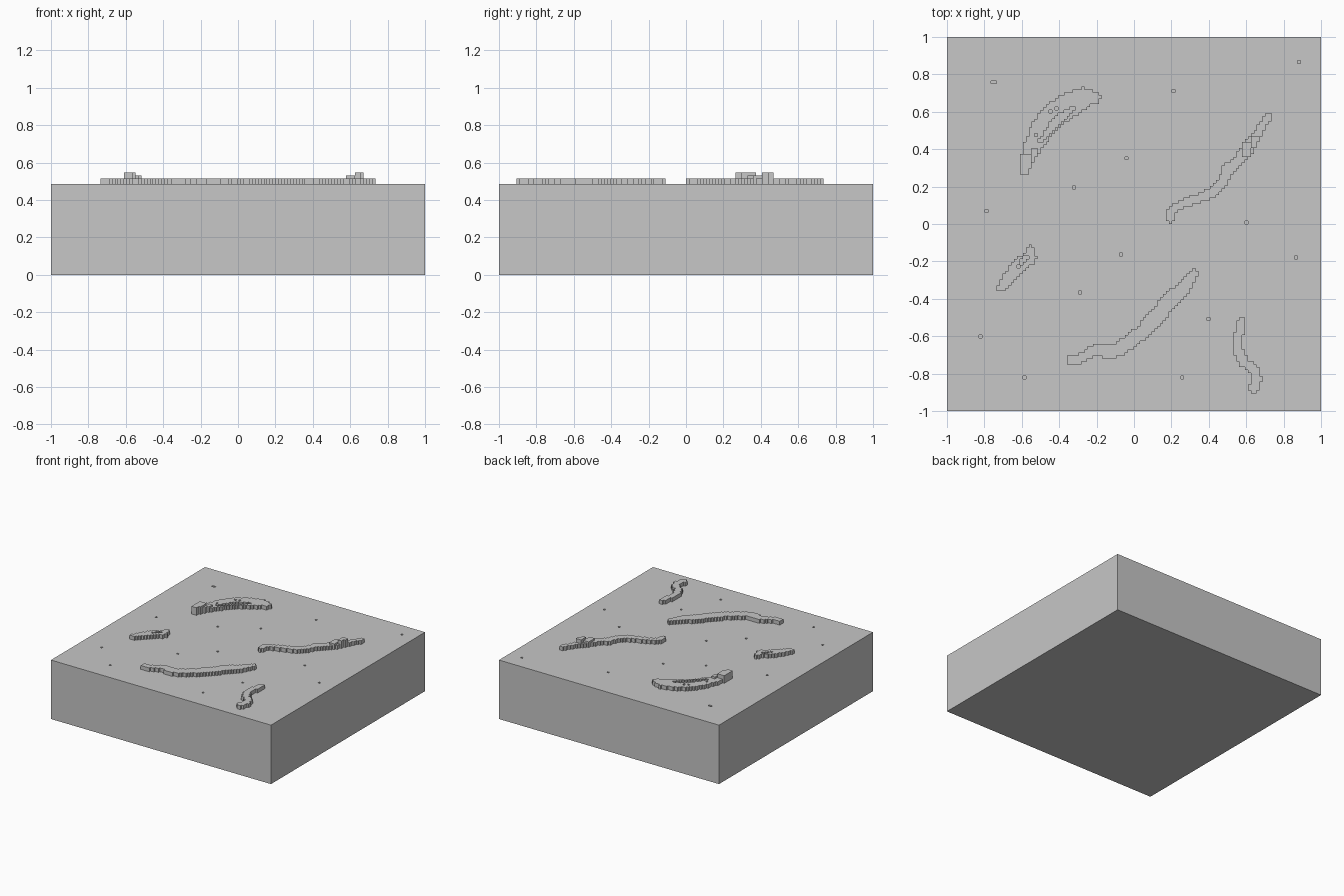
import bpy, bmesh, math

if "Cube" in bpy.data.objects:
    bpy.data.objects.remove(bpy.data.objects["Cube"])

N = 64                      # voxels per unit
BASE = 31                   # slab height in voxels
RIDGE = 33                  # ridge height in voxels

mat = bpy.data.materials.new("stone_grey")
mat.diffuse_color = (0.57, 0.57, 0.57, 1)
mat.use_nodes = True
mat.node_tree.nodes["Principled BSDF"].inputs["Base Color"].default_value = mat.diffuse_color


def cell(x, y):
    return math.floor(x * N), math.floor(y * N)


def band(path):
    """Voxel cells covered by a path of (x, y, radius) points."""
    cells = set()
    for (x0, y0, r0), (x1, y1, r1) in zip(path, path[1:]):
        dx, dy = x1 - x0, y1 - y0
        m = max(r0, r1)
        i0, j0 = cell(min(x0, x1) - m, min(y0, y1) - m)
        i1, j1 = cell(max(x0, x1) + m, max(y0, y1) + m)
        for i in range(i0, i1 + 1):
            for j in range(j0, j1 + 1):
                x, y = (i + .5) / N, (j + .5) / N
                t = ((x - x0) * dx + (y - y0) * dy) / (dx * dx + dy * dy)
                t = min(1, max(0, t))
                if math.hypot(x - x0 - t * dx, y - y0 - t * dy) <= r0 + t * (r1 - r0):
                    cells.add((i, j))
    return cells


def voxel_object(name, heights, outside):
    """Column surface: merged top strips plus walls down to lower neighbours."""
    bm = bmesh.new()

    def quad(*pts):
        bm.faces.new([bm.verts.new((x / N, y / N, z / N)) for x, y, z in pts])

    for (i, j), h in heights.items():
        if heights.get((i - 1, j)) != h:            # start of a strip
            k = i + 1
            while heights.get((k, j)) == h:
                k += 1
            quad((i, j, h), (k, j, h), (k, j + 1, h), (i, j + 1, h))
        for di, dj, a, b in ((0, -1, (0, 0), (1, 0)), (1, 0, (1, 0), (1, 1)),
                             (0, 1, (1, 1), (0, 1)), (-1, 0, (0, 1), (0, 0))):
            low = heights.get((i + di, j + dj), outside)
            for z in range(low, h):
                p, q = (i + a[0], j + a[1]), (i + b[0], j + b[1])
                quad((*p, z), (*q, z), (*q, z + 1), (*p, z + 1))
    bmesh.ops.remove_doubles(bm, verts=bm.verts, dist=1e-5)
    return finish(name, bm)


def finish(name, bm):
    me = bpy.data.meshes.new(name)
    bm.to_mesh(me)
    bm.free()
    me.materials.append(mat)
    ob = bpy.data.objects.new(name, me)
    bpy.context.collection.objects.link(ob)
    return ob


# Ridge centrelines: x, y, half width
ridges = {
    "crescent_ridge": [(-.585, .30, .032), (-.55, .40, .045), (-.50, .49, .06),
                       (-.44, .57, .068), (-.355, .63, .066), (-.27, .67, .057),
                       (-.213, .677, .034)],
    "east_ridge": [(.195, .033, .026), (.205, .075, .025), (.26, .11, .021),
                   (.34, .135, .025), (.41, .165, .026), (.465, .215, .028),
                   (.50, .29, .028), (.56, .345, .029), (.61, .405, .035),
                   (.655, .47, .025), (.69, .53, .021), (.72, .577, .022)],
    "west_ridge": [(-.71, -.345, .022), (-.67, -.29, .036), (-.62, -.23, .04),
                   (-.56, -.18, .038), (-.555, -.135, .022)],
    "south_ridge": [(-.337, -.727, .024), (-.27, -.715, .025), (-.20, -.665, .026),
                    (-.14, -.68, .04), (-.08, -.67, .038), (.03, -.59, .04),
                    (.11, -.51, .042), (.19, -.41, .045), (.26, -.35, .04),
                    (.317, -.265, .024)],
    "south_east_ridge": [(.573, -.522, .022), (.56, -.60, .025), (.555, -.68, .027),
                         (.59, -.74, .027), (.65, -.79, .026), (.657, -.83, .026),
                         (.64, -.877, .025)],
}

# Raised crests: ridge, x and y limits, height
crests = [("crescent_ridge", (-.605, -.545), (.27, .37), 35),
          ("crescent_ridge", (-.55, -.52), (.32, .40), 34),
          ("east_ridge", (.58, .625), (.36, .43), 34),
          ("east_ridge", (.62, .675), (.40, .47), 35)]

# Shallow grooves along ridge tops
grooves = {"crescent_ridge": [(-.50, .44, .01), (-.44, .52, .018), (-.38, .58, .02),
                              (-.33, .615, .012)],
           "west_ridge": [(-.62, -.23, .01), (-.57, -.175, .01)]}

# Small one-voxel pits
pits = [(-.752, .755), (-.74, .755), (.875, .87), (.205, .71), (-.04, .355),
        (-.325, .195), (-.785, .07), (.605, 0), (.862, -.175), (-.07, -.165),
        (-.295, -.375), (-.825, -.605), (.405, -.505), (-.58, -.822), (.262, -.822)]
ridge_pits = [(-.52, .48), (-.45, .60), (-.41, .62)]

# Ridges
covered = set()
for name, path in ridges.items():
    heights = {c: RIDGE for c in band(path)}
    for c in band(grooves[name]) if name in grooves else ():
        if c in heights:
            heights[c] = RIDGE - 1
    for p in ridge_pits:
        if cell(*p) in heights:
            heights[cell(*p)] = RIDGE - 1
    for owner, xs, ys, h in crests:
        if owner == name:
            for (i, j) in heights:
                if xs[0] <= (i + .5) / N <= xs[1] and ys[0] <= (j + .5) / N <= ys[1]:
                    heights[i, j] = h
    covered |= set(heights)
    voxel_object(name, heights, BASE)

# Slab top with pits, open below the ridges
top = {(i, j): BASE for j in range(-N, N) for i in range(-N, N) if (i, j) not in covered}
for p in pits:
    if cell(*p) in top:
        top[cell(*p)] = BASE - 1
voxel_object("slab_top", top, BASE)

# Slab sides and bottom
bm = bmesh.new()
bmesh.ops.create_cube(bm, size=1)
for v in bm.verts:
    v.co = (v.co.x * 2, v.co.y * 2, (v.co.z + .5) * BASE / N)
bmesh.ops.delete(bm, geom=[f for f in bm.faces if f.normal.z > .5], context='FACES_ONLY')
finish("slab_body", bm)
